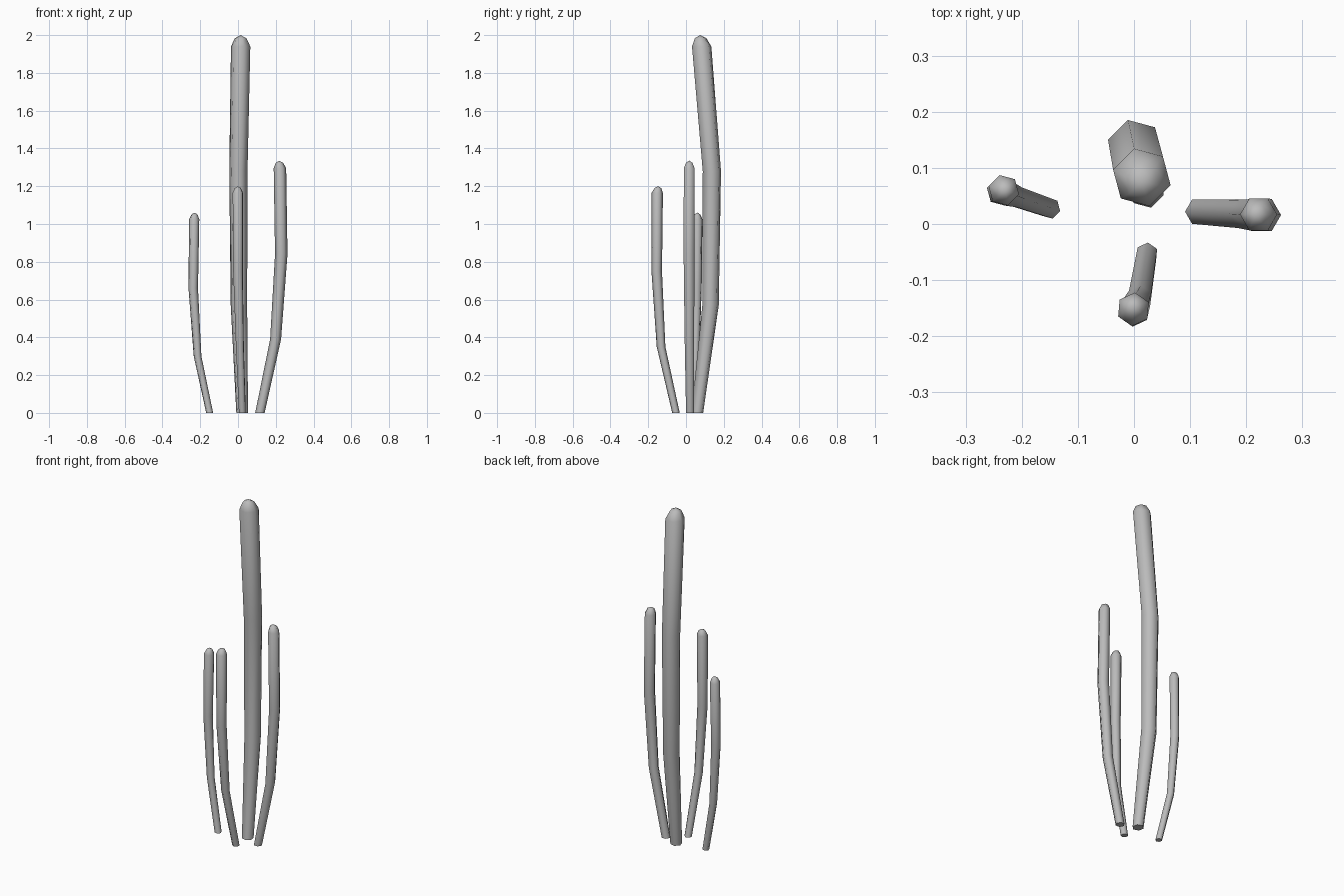
import bpy, bmesh, math
from mathutils import Vector, Matrix

cube = bpy.data.objects.get("Cube")
if cube:
    bpy.data.objects.remove(cube, do_unlink=True)

grey = bpy.data.materials.new("plain_grey")
grey.use_nodes = True
colour = (0.5, 0.5, 0.5, 1)
grey.diffuse_color = colour
grey.node_tree.nodes["Principled BSDF"].inputs["Base Color"].default_value = colour

SIDES = 6


def stalk(name, path, apex, turn):
    """Six-sided tapering tube through (x, y, z, radius) rings, with a domed tip."""
    x, y, z, r = path[-1]
    tip = Vector(apex)
    shoulder = Vector((x, y, z))
    dome = shoulder.lerp(tip, 0.72)
    rings = path + [(*dome, r * 0.6)]
    bm = bmesh.new()
    loops = []
    for x, y, z, r in rings:
        loop = []
        for i in range(SIDES):
            a = math.radians(turn) + math.tau * i / SIDES
            loop.append(bm.verts.new((x + r * math.cos(a), y + r * math.sin(a), z)))
        loops.append(loop)
    # Side walls
    for low, high in zip(loops, loops[1:]):
        for i in range(SIDES):
            j = (i + 1) % SIDES
            bm.faces.new((low[i], low[j], high[j], high[i]))
    # Domed tip and flat foot
    top = bm.verts.new(tip)
    for i in range(SIDES):
        bm.faces.new((loops[-1][i], loops[-1][(i + 1) % SIDES], top))
    bm.faces.new(loops[0][::-1])
    mesh = bpy.data.meshes.new(name)
    bm.to_mesh(mesh)
    bm.free()
    mesh.materials.append(grey)
    obj = bpy.data.objects.new(name, mesh)
    bpy.context.collection.objects.link(obj)
    bpy.ops.object.select_all(action='DESELECT')
    obj.select_set(True)
    bpy.context.view_layer.objects.active = obj
    bpy.ops.object.shade_smooth_by_angle(angle=math.radians(65))


# Tall rear stalk
stalk("tall_stalk", [(.022, .06, 0, .032), (.005, .13, .57, .045),
                     (.002, .137, 1.28, .05), (.014, .083, 1.94, .053)],
      (.014, .075, 2.0), -15)
# Shorter stalks around it
stalk("left_stalk", [(.116, .022, 0, .025), (.199, .018, .39, .029),
                     (.229, .016, .84, .033), (.222, .017, 1.295, .033)],
      (.218, .017, 1.335), 0)
stalk("front_stalk", [(.023, -.053, 0, .02), (.01, -.132, .35, .023),
                      (0, -.155, .75, .028), (-.001, -.152, 1.165, .03)],
      (-.001, -.148, 1.2), 25)
stalk("right_stalk", [(-.15, .028, 0, .019), (-.214, .05, .3, .021),
                      (-.237, .058, .66, .026), (-.232, .06, 1.025, .028)],
      (-.23, .06, 1.06), -15)
